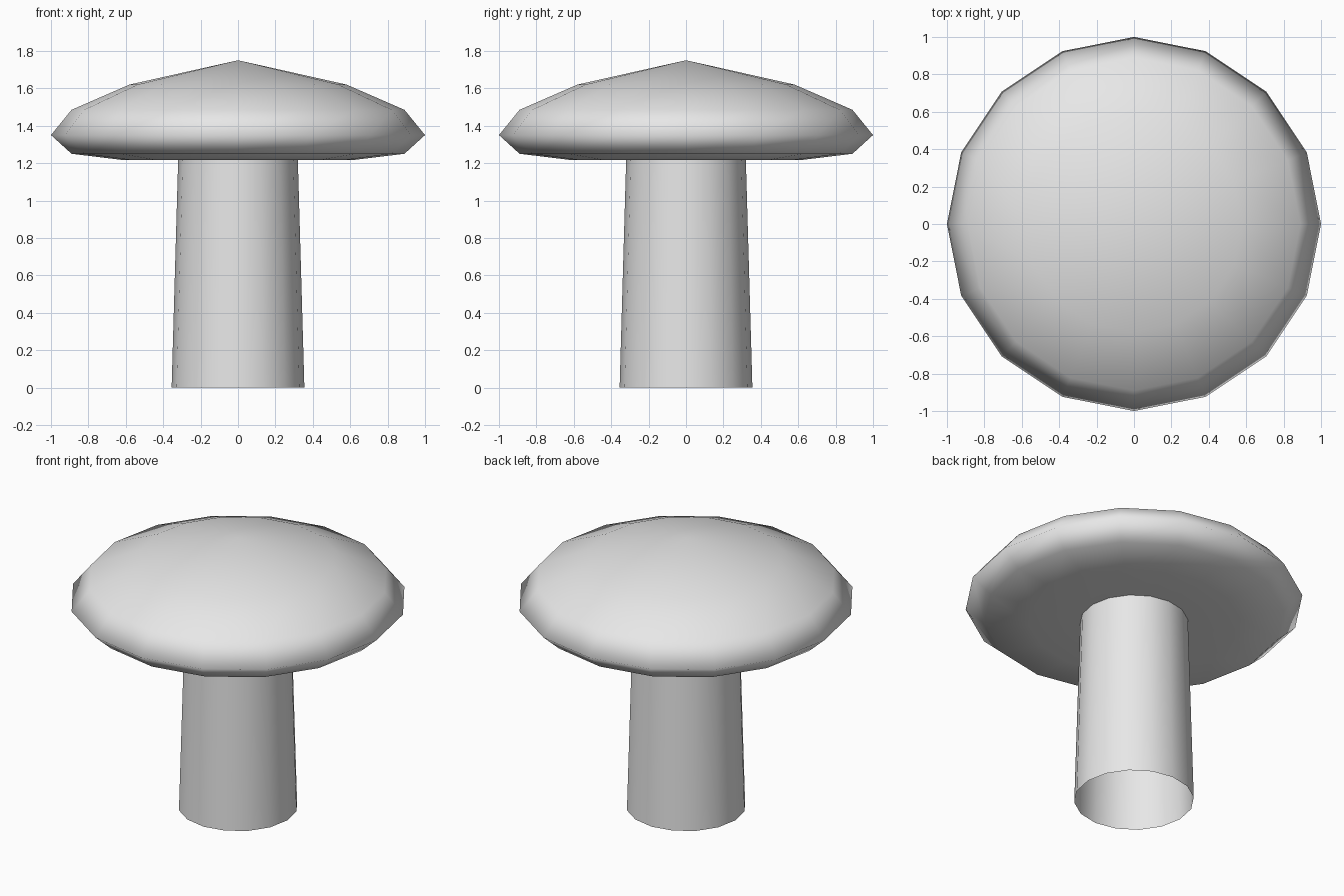
import bpy
import bmesh
from math import cos, sin, pi

SIDES = 16

cube = bpy.data.objects.get("Cube")
if cube:
    bpy.data.objects.remove(cube, do_unlink=True)

# One plain grey for the whole model
GREY = (0.8, 0.8, 0.8, 1.0)
grey = bpy.data.materials.new("plain grey")
grey.use_nodes = True
grey.diffuse_color = GREY
grey.node_tree.nodes["Principled BSDF"].inputs["Base Color"].default_value = GREY


def lathe(name, profile):
    """Revolve (radius, height) points about z; radius 0 makes a pole."""
    bm = bmesh.new()
    rings = []
    for r, z in profile:
        count = SIDES if r else 1
        rings.append([bm.verts.new((r * cos(2 * pi * i / SIDES),
                                    r * sin(2 * pi * i / SIDES), z))
                      for i in range(count)])
    for low, high in zip(rings, rings[1:]):
        for i in range(SIDES):
            j = (i + 1) % SIDES
            corners = [low[i % len(low)], low[j % len(low)],
                       high[j % len(high)], high[i % len(high)]]
            bm.faces.new(list(dict.fromkeys(corners)))
    mesh = bpy.data.meshes.new(name)
    bm.to_mesh(mesh)
    bm.free()
    mesh.materials.append(grey)
    mesh.shade_smooth()
    obj = bpy.data.objects.new(name, mesh)
    bpy.context.collection.objects.link(obj)
    return obj


# Hollow, slightly tapered stem, open at the bottom
lathe("stem", [(0.355, 0), (0.32, 1.217)])

# Rounded cap with a flat underside and a low pointed top
lathe("cap", [(0, 1.217), (0.32, 1.217), (0.62, 1.217), (0.89, 1.25),
              (1.0, 1.35), (0.89, 1.485), (0.58, 1.62), (0, 1.75)])
